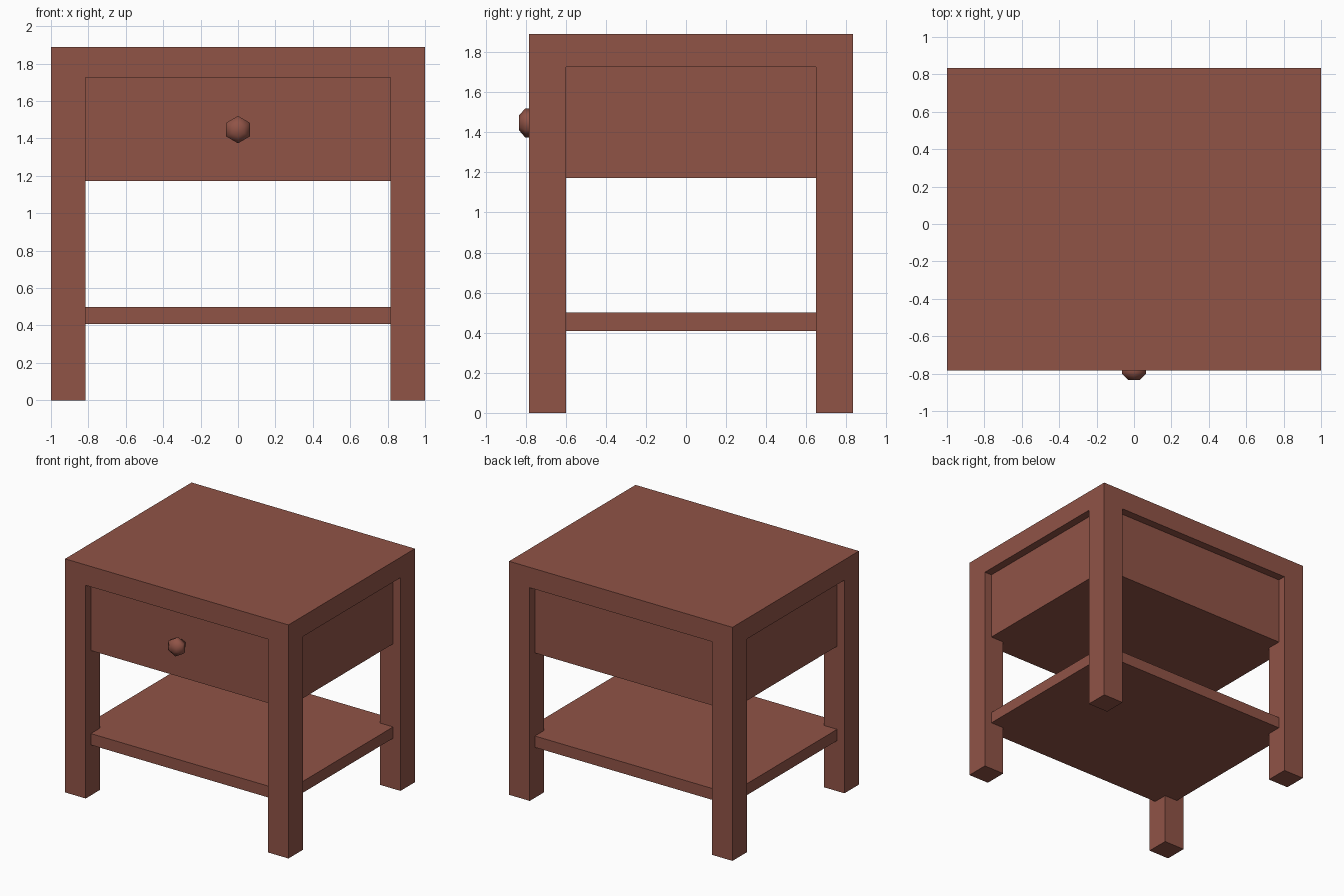
import bpy, bmesh, math
from mathutils import Vector

if "Cube" in bpy.data.objects:
    bpy.data.objects.remove(bpy.data.objects["Cube"])

wood = bpy.data.materials.new("reddish_wood")
wood.diffuse_color = (0.28, 0.087, 0.062, 1)
wood.use_nodes = True
wood.node_tree.nodes["Principled BSDF"].inputs["Base Color"].default_value = wood.diffuse_color

X, Y0, Y1 = 1.0, -0.783, 0.834      # outer footprint
LEG, INSET = 0.185, 0.066           # leg thickness, panel setback
SLAB, TOP = 1.725, 1.89             # underside and top of the table top


def finish(name, bm):
    bmesh.ops.recalc_face_normals(bm, faces=bm.faces)
    mesh = bpy.data.meshes.new(name)
    bm.to_mesh(mesh)
    bm.free()
    mesh.materials.append(wood)
    obj = bpy.data.objects.new(name, mesh)
    bpy.context.collection.objects.link(obj)
    return obj


def box(name, x0, x1, y0, y1, z0, z1):
    bm = bmesh.new()
    bmesh.ops.create_cube(bm, size=1)
    for v in bm.verts:
        v.co = Vector(((x0 + x1) / 2 + v.co.x * (x1 - x0),
                       (y0 + y1) / 2 + v.co.y * (y1 - y0),
                       (z0 + z1) / 2 + v.co.z * (z1 - z0)))
    return finish(name, bm)


# One-piece frame: top slab with the four legs extruded down from its corners
bm = bmesh.new()
bmesh.ops.create_cube(bm, size=1)
for v in bm.verts:
    v.co = Vector((math.copysign(X, v.co.x), Y1 if v.co.y > 0 else Y0,
                   TOP if v.co.z > 0 else SLAB))
for axis, pos in ((0, -X + LEG), (0, X - LEG), (1, Y0 + LEG), (1, Y1 - LEG)):
    co, no = Vector(), Vector()
    co[axis], no[axis] = pos, 1
    bmesh.ops.bisect_plane(bm, geom=bm.verts[:] + bm.edges[:] + bm.faces[:],
                           plane_co=co, plane_no=no)
mid = (Y0 + Y1) / 2
corners = []
for f in bm.faces:
    c = f.calc_center_median()
    if (abs(c.z - SLAB) < 1e-4 and abs(c.x) > X - LEG
            and abs(c.y - mid) > (Y1 - Y0) / 2 - LEG):
        corners.append(f)
for f in corners:
    new = bmesh.ops.extrude_discrete_faces(bm, faces=[f])["faces"][0]
    for v in new.verts:
        v.co.z = 0
bmesh.ops.dissolve_limit(bm, angle_limit=0.01, verts=bm.verts, edges=bm.edges)
finish("top_and_legs", bm)

# Drawer case and lower shelf, both set back from the leg faces
inner = (-X + INSET, X - INSET, Y0 + INSET, Y1 - INSET)
box("drawer_case", *inner, 1.172, SLAB)
box("lower_shelf", *inner, 0.408, 0.50)

# Six-sided rounded knob, turned around the y axis
profile = [(-0.834, 0.036), (-0.802, 0.073), (-0.766, 0.073),
           (-0.735, 0.036), (-0.71, 0.036)]
bm = bmesh.new()
rings = [[bm.verts.new((r * math.sin(i * math.pi / 3), y,
                        1.447 + r * math.cos(i * math.pi / 3)))
          for i in range(6)] for y, r in profile]
for a, b in zip(rings, rings[1:]):
    for i in range(6):
        j = (i + 1) % 6
        bm.faces.new((a[i], a[j], b[j], b[i]))
bm.faces.new(rings[0])
bm.faces.new(rings[-1])
knob = finish("drawer_knob", bm)
for p in knob.data.polygons:
    p.use_smooth = True
